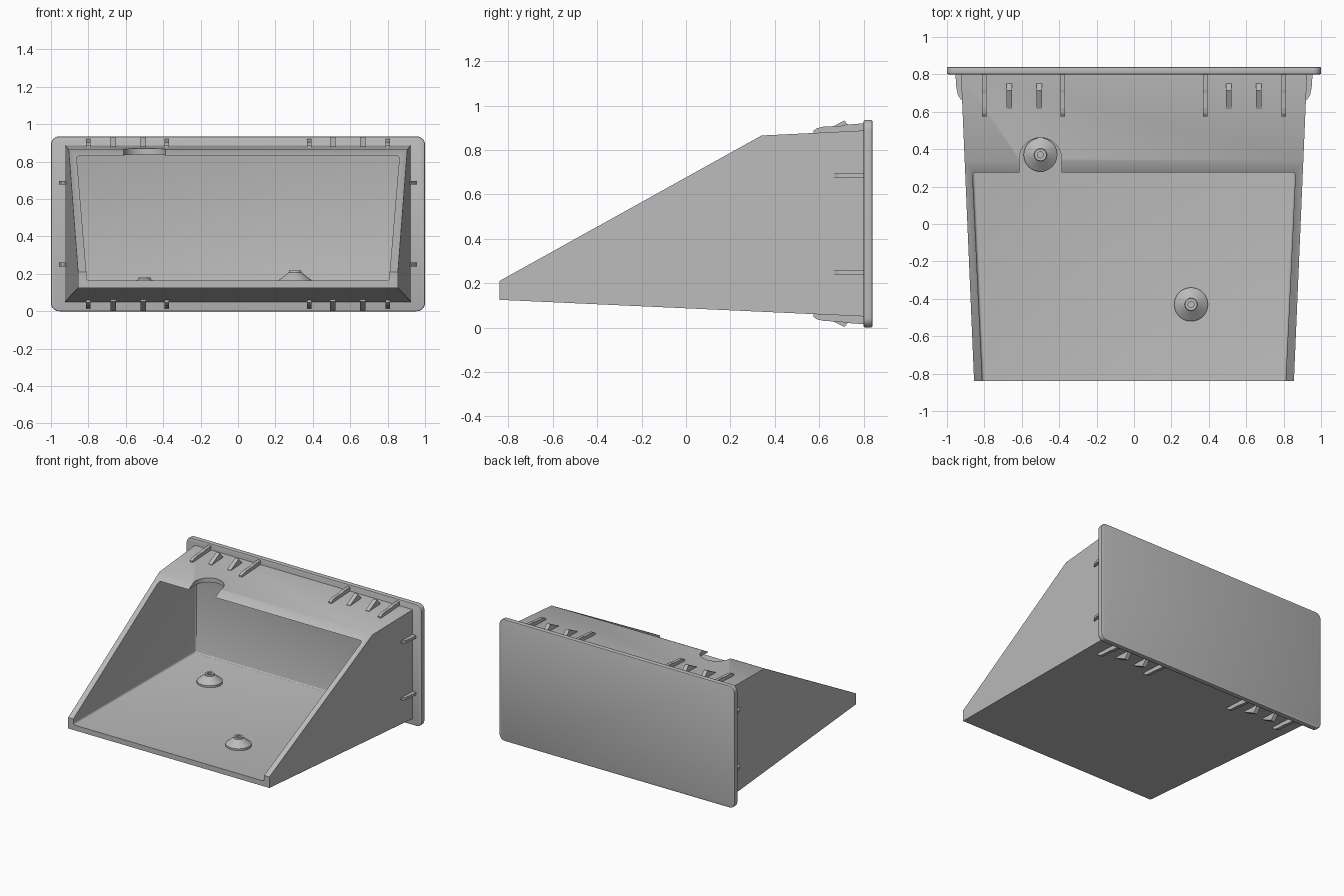
import bpy, bmesh, math

cube = bpy.data.objects.get("Cube")
if cube:
    bpy.data.objects.remove(cube, do_unlink=True)

GRAY = (0.5, 0.5, 0.5, 1)
gray = bpy.data.materials.new("plain_gray")
gray.use_nodes = True
gray.diffuse_color = GRAY
gray.node_tree.nodes["Principled BSDF"].inputs["Base Color"].default_value = GRAY

MID_Z = 0.4675  # height of the plate's centre


def add(name, bm):
    bmesh.ops.recalc_face_normals(bm, faces=bm.faces)
    mesh = bpy.data.meshes.new(name)
    bm.to_mesh(mesh)
    bm.free()
    mesh.materials.append(gray)
    ob = bpy.data.objects.new(name, mesh)
    bpy.context.collection.objects.link(ob)
    return ob


def solid(name, outline, end_a, end_b):
    """Loft a 2D outline between two placements in space."""
    bm = bmesh.new()
    a = [bm.verts.new(end_a(*p)) for p in outline]
    b = [bm.verts.new(end_b(*p)) for p in outline]
    bm.faces.new(a)
    bm.faces.new(b)
    for i in range(len(a)):
        j = (i + 1) % len(a)
        bm.faces.new((a[i], a[j], b[j], b[i]))
    return add(name, bm)


def activate(ob):
    bpy.ops.object.select_all(action='DESELECT')
    ob.select_set(True)
    bpy.context.view_layer.objects.active = ob


def apply_all(ob):
    activate(ob)
    for m in list(ob.modifiers):
        bpy.ops.object.modifier_apply(modifier=m.name)


def bevel(ob, width, segments):
    m = ob.modifiers.new("bevel", 'BEVEL')
    m.width, m.segments = width, segments
    m.limit_method, m.angle_limit = 'ANGLE', math.radians(50)
    apply_all(ob)


def cut(ob, cutter):
    m = ob.modifiers.new("cut", 'BOOLEAN')
    m.operation, m.solver, m.object = 'DIFFERENCE', 'EXACT', cutter
    apply_all(ob)
    bpy.data.objects.remove(cutter, do_unlink=True)


def smooth(ob):
    activate(ob)
    bpy.ops.object.shade_smooth_by_angle(angle=math.radians(30))


def arc(cx, cy, r, start, end, steps):
    angles = [math.radians(start + (end - start) * i / steps) for i in range(steps + 1)]
    return [(cx + r * math.cos(t), cy + r * math.sin(t)) for t in angles]


# Tapered bin body with a sloping open front
def outer(y):
    return 0.855 + 0.0427 * (y + 0.84)


def inner(y):
    return 0.811 + 0.047 * (y + 0.84)


def floor_z(y):
    return 0.165 - 0.0457 * (y + 0.84)


body = solid("bin_body",
             [(-0.84, 0.125), (0.81, 0.05), (0.81, 0.888), (0.34, 0.865), (-0.84, 0.21)],
             lambda y, z: (-outer(y), y, z), lambda y, z: (outer(y), y, z))

# Hollow interior with small fillets
cavity = solid("cavity_cutter",
               [(-1.0, floor_z(-1.0)), (0.75, floor_z(0.75)), (0.75, 0.85), (-1.0, 0.775)],
               lambda y, z: (-inner(y), y, z), lambda y, z: (inner(y), y, z))
bevel(cavity, 0.014, 3)
cut(body, cavity)

# Round-ended notch in the roof edge
slot = solid("notch_cutter", arc(-0.5, 0.348, 0.113, 0, 180, 32) + [(-0.613, 0.1), (-0.387, 0.1)],
             lambda x, y: (x, y, 0.78), lambda x, y: (x, y, 1.0))
cut(body, slot)
smooth(body)

# Back plate with rounded corners
corners = []
for k, (sx, sz) in enumerate([(1, 1), (-1, 1), (-1, -1), (1, -1)]):
    corners += arc(sx * 0.955, MID_Z + sz * 0.4225, 0.045, 90 * k, 90 * k + 90, 8)
plate = solid("back_plate", corners, lambda x, z: (x, 0.8, z), lambda x, z: (x, 0.84, z))
bevel(plate, 0.007, 2)
smooth(plate)

# Ribs and snap wedges along the top and bottom
RIB = [(0.575, 0.86), (0.575, 0.887), (0.59, 0.898), (0.62, 0.905), (0.7, 0.909),
       (0.72, 0.914), (0.805, 0.92), (0.805, 0.86)]
SNAP = [(0.615, 0.86), (0.615, 0.882), (0.713, 0.932), (0.75, 0.892), (0.75, 0.86)]


def fin(name, profile, x, half, flip):
    def place(px):
        return lambda y, z: (px, y, 2 * MID_Z - z if flip else z)
    return solid(name, profile, place(x - half), place(x + half))


for flip, level in ((False, "top"), (True, "bottom")):
    for sign, side in ((1, "left"), (-1, "right")):
        for where, x in (("inner", 0.38), ("outer", 0.8)):
            fin(f"{level}_{side}_{where}_rib", RIB, sign * x, 0.012, flip)
        for where, x in (("inner", 0.507), ("outer", 0.668)):
            fin(f"{level}_{side}_{where}_snap", SNAP, sign * x, 0.015, flip)

# Short ribs on the side walls
SIDE = [(0.665, 0.9), (0.665, 0.925), (0.69, 0.942), (0.73, 0.95), (0.805, 0.955), (0.805, 0.9)]
for sign, side in ((1, "left"), (-1, "right")):
    for level, z in (("upper", 0.687), ("lower", 0.25)):
        solid(f"{side}_{level}_side_rib", SIDE,
              lambda y, x: (sign * x, y, z - 0.01), lambda y, x: (sign * x, y, z + 0.01))


# Conical screw bosses on the floor, each with a small hole
def boss(name, x, y):
    profile = [(0.09, -0.02), (0.09, 0.018), (0.034, 0.062), (0.032, 0.072),
               (0.016, 0.072), (0.016, 0.03), (0, 0.03)]
    bm = bmesh.new()
    pts = [bm.verts.new((r, 0, h)) for r, h in profile]
    edges = [bm.edges.new(pair) for pair in zip(pts, pts[1:])]
    bmesh.ops.spin(bm, geom=pts + edges, cent=(0, 0, 0), axis=(0, 0, 1),
                   angle=math.tau, steps=40)
    bmesh.ops.remove_doubles(bm, verts=bm.verts, dist=0.0001)
    bmesh.ops.holes_fill(bm, edges=bm.edges)
    ob = add(name, bm)
    ob.location = (x, y, floor_z(y))
    smooth(ob)


boss("rear_boss", -0.5, 0.37)
boss("front_boss", 0.305, -0.43)
